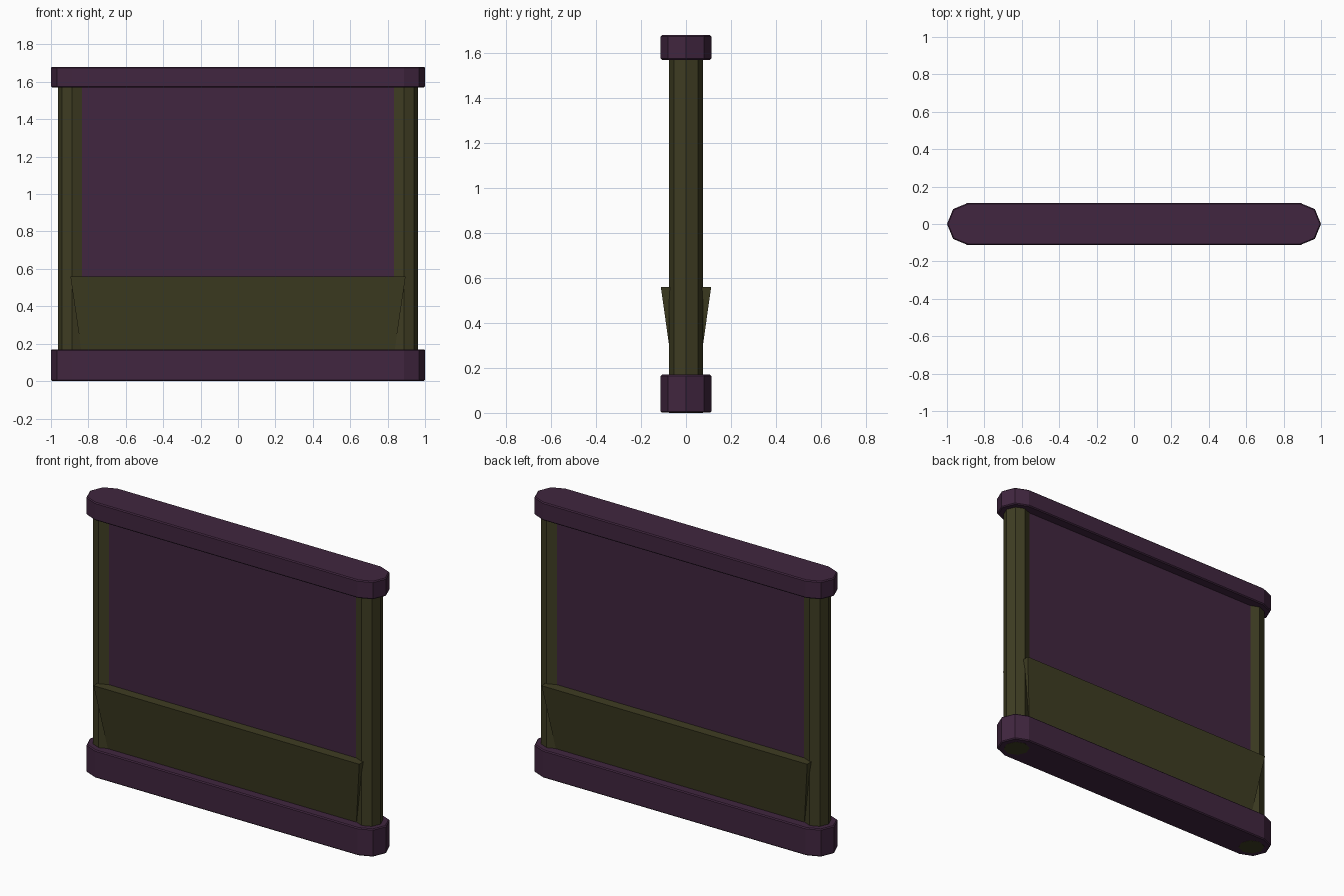
import bpy, bmesh, math

if "Cube" in bpy.data.objects:
    bpy.data.objects.remove(bpy.data.objects["Cube"])


def material(name, rgb):
    m = bpy.data.materials.new(name)
    m.diffuse_color = (*rgb, 1)
    m.use_nodes = True
    m.node_tree.nodes["Principled BSDF"].inputs["Base Color"].default_value = m.diffuse_color
    return m


PURPLE = material("dark purple", (0.052, 0.019, 0.050))
OLIVE = material("dark olive", (0.049, 0.046, 0.016))
END_X = 0.887          # centre of each post
SIDES = 8


def octagon(cx, r):
    return [(cx + r * math.cos(2 * math.pi * i / SIDES),
             r * math.sin(2 * math.pi * i / SIDES)) for i in range(SIDES)]


def rectangle(hx, hy):
    return [(hx, -hy), (hx, hy), (-hx, hy), (-hx, -hy)]


def loft(name, rings, mat):
    """Closed solid through (outline, z) rings, bottom to top."""
    bm = bmesh.new()
    loops = [[bm.verts.new((x, y, z)) for x, y in pts] for pts, z in rings]
    n = len(loops[0])
    for a, b in zip(loops, loops[1:]):
        for i in range(n):
            j = (i + 1) % n
            bm.faces.new((a[i], a[j], b[j], b[i]))
    bm.faces.new(loops[0][::-1])
    bm.faces.new(loops[-1])
    bmesh.ops.recalc_face_normals(bm, faces=bm.faces)
    me = bpy.data.meshes.new(name)
    bm.to_mesh(me)
    bm.free()
    me.materials.append(mat)
    ob = bpy.data.objects.new(name, me)
    bpy.context.collection.objects.link(ob)
    return ob


def rail_outline(r):
    """Long bar with half-octagon ends."""
    right = [p for p in octagon(0, r) if p[0] > -1e-6]
    right.sort(key=lambda p: p[1])
    return ([(END_X + x, y) for x, y in right] +
            [(-END_X - x, y) for x, y in reversed(right)])


def rail(name, z0, z1):
    b = 0.006
    loft(name, [(rail_outline(0.113 - b), z0), (rail_outline(0.113), z0 + b),
                (rail_outline(0.113), z1 - b), (rail_outline(0.113 - b), z1)], PURPLE)


# Rails
rail("bottom_rail", 0.001, 0.17)
rail("top_rail", 1.57, 1.68)

# Posts, their feet showing under the bottom rail
for side, label in ((-1, "left"), (1, "right")):
    pts = octagon(side * END_X, 0.075)
    loft(label + "_post", [(pts, 0.0), (pts, 1.6)], OLIVE)

# Panel between the posts
loft("panel", [(rectangle(END_X, 0.053), 0.1), (rectangle(END_X, 0.053), 1.6)], PURPLE)

# Flared band along the foot of the panel
loft("flared_band", [(rectangle(0.838, 0.056), 0.165),
                     (rectangle(0.896, 0.112), 0.56)], OLIVE)
